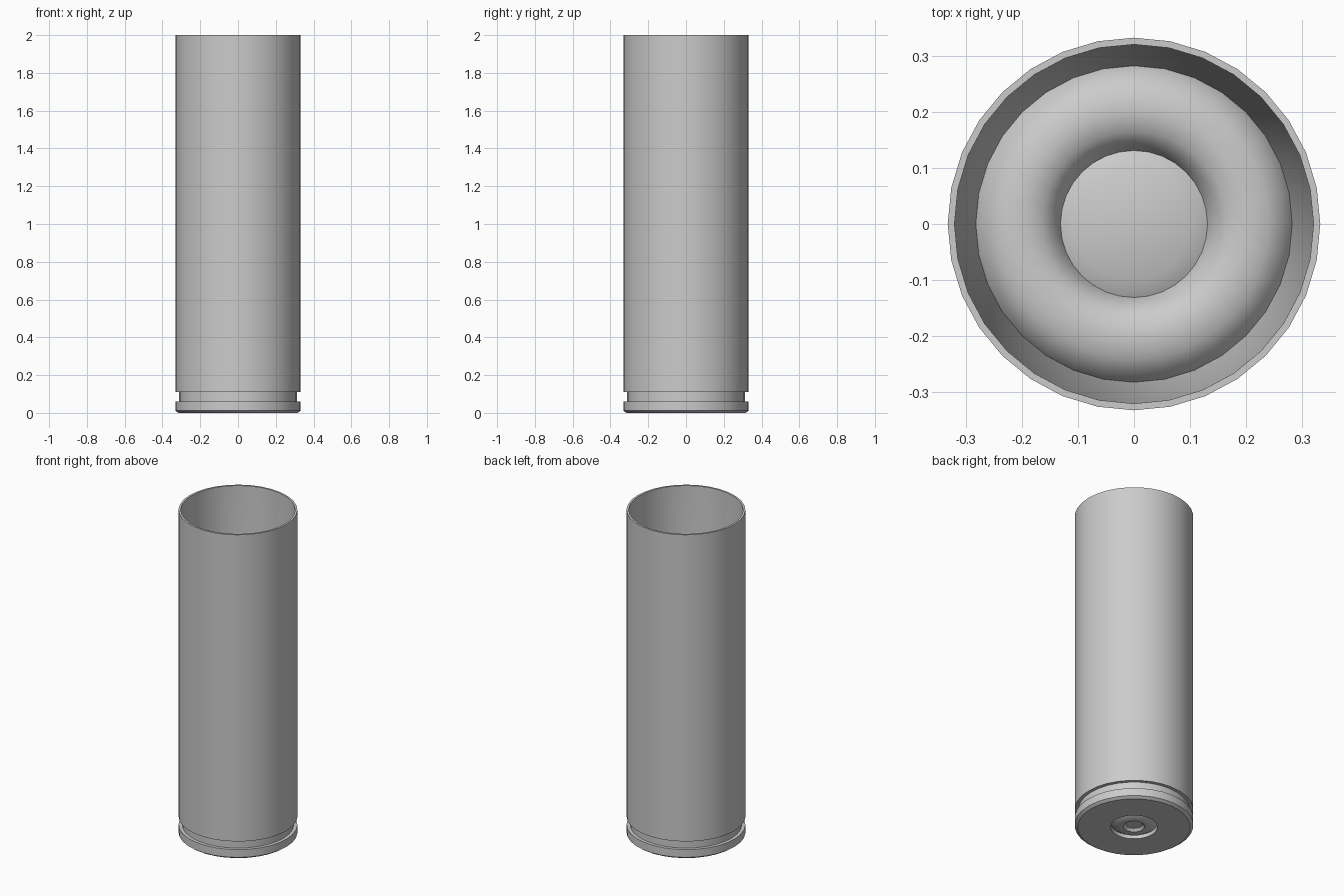
import bpy, bmesh, math

if "Cube" in bpy.data.objects:
    bpy.data.objects.remove(bpy.data.objects["Cube"])

SIDES = 32


def lathe(name, profile):
    """Spin an (radius, z) profile around z; radius 0 makes a pole."""
    bm = bmesh.new()
    rings = []
    for r, z in profile:
        if r == 0:
            rings.append([bm.verts.new((0, 0, z))] * SIDES)
        else:
            rings.append([bm.verts.new((r * math.cos(math.tau * i / SIDES),
                                        r * math.sin(math.tau * i / SIDES), z))
                          for i in range(SIDES)])
    for a, b in zip(rings, rings[1:]):
        for i in range(SIDES):
            j = (i + 1) % SIDES
            corners = dict.fromkeys((a[i], a[j], b[j], b[i]))
            bm.faces.new(list(corners))
    bmesh.ops.recalc_face_normals(bm, faces=bm.faces)
    mesh = bpy.data.meshes.new(name)
    bm.to_mesh(mesh)
    bm.free()
    obj = bpy.data.objects.new(name, mesh)
    bpy.context.collection.objects.link(obj)
    bpy.ops.object.select_all(action='DESELECT')
    obj.select_set(True)
    bpy.context.view_layer.objects.active = obj
    bpy.ops.object.shade_smooth_by_angle(angle=math.radians(35))
    return obj


# Hollow case: base pocket, rim, extractor groove, tapered inner wall, raised floor ring
lathe("case", [
    (0, 0.10), (0.131, 0.10), (0.131, 0.0), (0.2, 0.0), (0.315, 0.0),
    (0.332, 0.012), (0.332, 0.06), (0.312, 0.06), (0.312, 0.11), (0.332, 0.11),
    (0.332, 2.0), (0.32, 2.0), (0.303, 0.32), (0.282, 0.14),
    (0.268, 0.165), (0.24, 0.183), (0.2, 0.19), (0.165, 0.18),
    (0.143, 0.16), (0.131, 0.13), (0.1, 0.145), (0, 0.145),
])

# Round cap seated in the base pocket, with a small dent in its middle
lathe("base_cap", [
    (0, 0.10), (0.129, 0.10), (0.129, 0.022), (0.1, 0.003),
    (0.06, 0.003), (0.045, 0.018), (0, 0.02),
])
